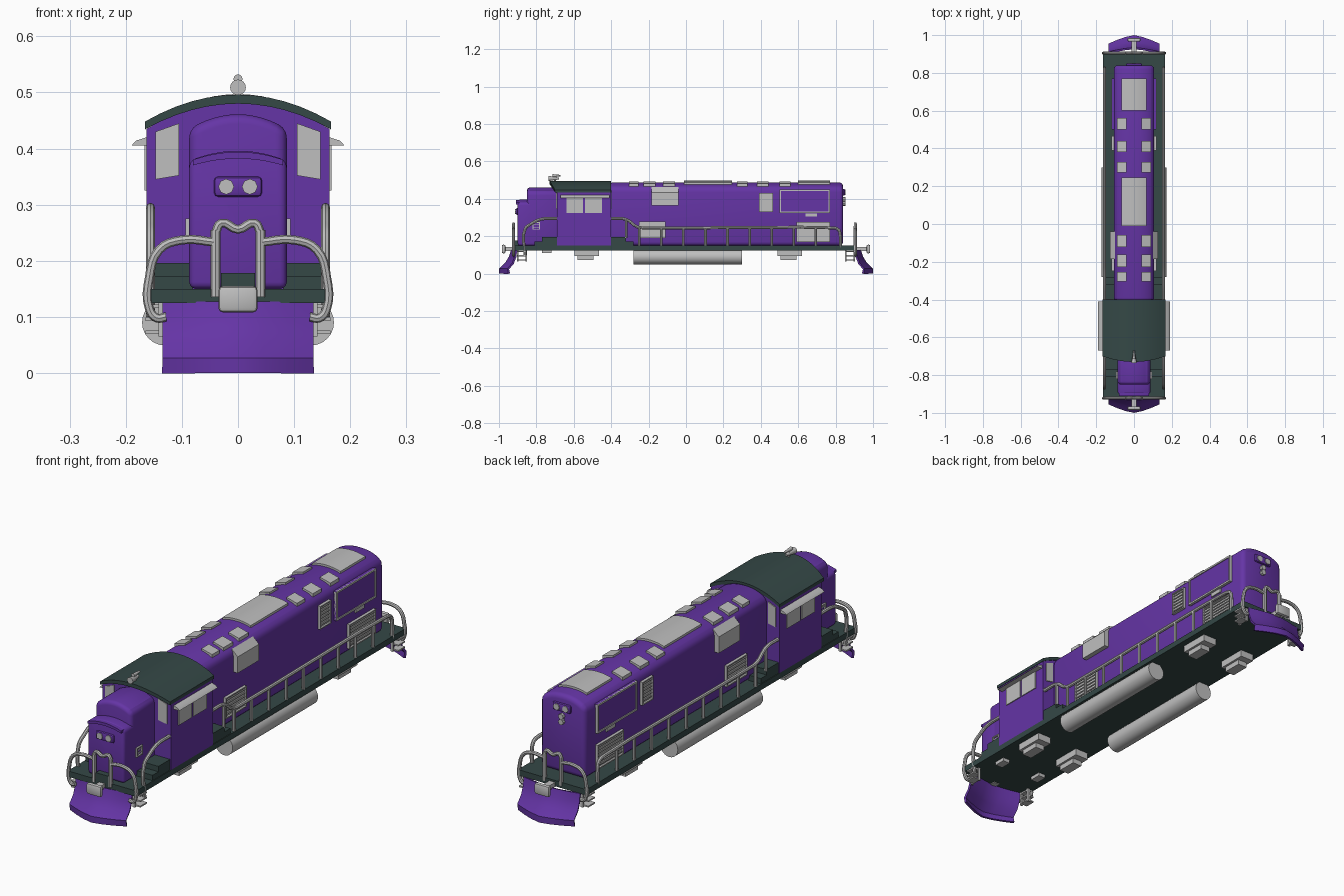
import bpy, bmesh, math
from mathutils import Matrix, Vector

cube = bpy.data.objects.get("Cube")
if cube:
    bpy.data.objects.remove(cube, do_unlink=True)

parts = []
SIDES = (("left", 1), ("right", -1))
ENDS = (("front", -1), ("rear", 1))


def material(name, rgb):
    m = bpy.data.materials.new(name)
    m.use_nodes = True
    m.diffuse_color = (*rgb, 1)
    m.node_tree.nodes["Principled BSDF"].inputs["Base Color"].default_value = (*rgb, 1)
    return m


PURPLE = material("purple paint", (0.13, 0.035, 0.38))
GREEN = material("dark green paint", (0.035, 0.065, 0.062))
GREY = material("light grey metal", (0.52, 0.52, 0.52))


def add(name, data, mat):
    data.materials.append(mat)
    ob = bpy.data.objects.new(name, data)
    bpy.context.collection.objects.link(ob)
    parts.append(ob)
    return ob


def finish(name, bm, mat, bevel=0, segments=2):
    bmesh.ops.recalc_face_normals(bm, faces=bm.faces)
    me = bpy.data.meshes.new(name)
    bm.to_mesh(me)
    bm.free()
    ob = add(name, me, mat)
    if bevel:
        mod = ob.modifiers.new("rounded edges", "BEVEL")
        mod.width, mod.segments = bevel, segments
        mod.limit_method, mod.angle_limit = "ANGLE", math.radians(50)
    return ob


def prism(name, outline, y0, y1, mat, bevel=0, segments=2):
    """Extrude an (x, z) outline along y."""
    bm = bmesh.new()
    face = bm.faces.new([bm.verts.new((x, y0, z)) for x, z in outline])
    ext = bmesh.ops.extrude_face_region(bm, geom=[face])
    bmesh.ops.translate(bm, vec=(0, y1 - y0, 0),
                        verts=[v for v in ext["geom"] if isinstance(v, bmesh.types.BMVert)])
    return finish(name, bm, mat, bevel, segments)


def box(name, x, y, z, mat, bevel=0):
    return prism(name, [(x[0], z[0]), (x[1], z[0]), (x[1], z[1]), (x[0], z[1])],
                 *y, mat, bevel)


def flip(s, span):
    return tuple(s * v for v in span)


def rod(name, a, b, r0, r1, mat, sides=16):
    """Cylinder or cone from point a to point b."""
    a, b = Vector(a), Vector(b)
    turn = (b - a).to_track_quat("Z", "Y").to_matrix().to_4x4()
    bm = bmesh.new()
    bmesh.ops.create_cone(bm, cap_ends=True, segments=sides, radius1=r0, radius2=r1,
                          depth=(b - a).length,
                          matrix=Matrix.Translation((a + b) / 2) @ turn)
    return finish(name, bm, mat)


def tube(name, points, r=0.008):
    cu = bpy.data.curves.new(name, "CURVE")
    cu.dimensions, cu.bevel_depth, cu.bevel_resolution = "3D", r, 2
    cu.resolution_u, cu.use_fill_caps = 4, True
    sp = cu.splines.new("BEZIER")
    sp.bezier_points.add(len(points) - 1)
    for bp, p in zip(sp.bezier_points, points):
        bp.co = p
        bp.handle_left_type = bp.handle_right_type = "AUTO"
    return add(name, cu, GREY)


def arch(w, side, top, power=2, n=12):
    xs = [w * (1 - 2 * i / n) for i in range(n + 1)]
    return [(x, side + (top - side) * (1 - abs(x / w) ** power)) for x in xs]


def hall(w, base, side, top, power=2):
    return [(-w, base), (w, base)] + arch(w, side, top, power)


# Deck and raised steps on both sides of the cab
box("deck", (-0.163, 0.163), (-0.925, 0.91), (0.125, 0.15), GREEN)
for name, s in SIDES:
    for i, (z, grow) in enumerate(((0.173, 0.12), (0.196, 0.08))):
        box(f"{name}_front_step_{i}", flip(s, (0.08, 0.16)), (-0.69 - grow, -0.68), (0.15, z), GREEN)
        box(f"{name}_rear_step_{i}", flip(s, (0.1, 0.16)), (-0.41, -0.4 + grow), (0.15, z), GREEN)
box("front_tread", (-0.03, 0.03), (-0.925, -0.89), (0.15, 0.178), GREEN)

# Hood, cab, roof and nose
prism("long_hood", hall(0.107, 0.15, 0.455, 0.488, 2.5), -0.41, 0.84, PURPLE, 0.02, 3)
prism("cab", hall(0.163, 0.15, 0.435, 0.484), -0.69, -0.402, PURPLE)
roof = prism("cab_roof", arch(0.166, 0.448, 0.496) + arch(0.166, 0.434, 0.48)[::-1],
             -0.73, -0.4, GREEN)
for v in roof.data.vertices:  # front edge sweeps back toward the eaves
    if v.co.y < -0.7:
        v.co.y += 0.03 * (v.co.x / 0.166) ** 2
prism("nose_upper", hall(0.087, 0.15, 0.435, 0.461), -0.85, -0.68, PURPLE, 0.02, 3)
prism("nose_lower", hall(0.087, 0.15, 0.378, 0.396), -0.9, -0.8, PURPLE, 0.012, 3)
prism("nose_brow", arch(0.08, 0.38, 0.394) + arch(0.08, 0.37, 0.382)[::-1],
      -0.91, -0.89, PURPLE)

# Headlights
for name, y, z, s in (("front", -0.9, 0.332, -1), ("rear", 0.84, 0.435, 1)):
    box(f"{name}_headlight_plate", (-0.043, 0.043), (y - s * 0.005, y + s * 0.01),
        (z - 0.018, z + 0.018), PURPLE, 0.008)
    for side, sx in SIDES:
        rod(f"{name}_{side}_headlight", (sx * 0.021, y, z), (sx * 0.021, y + s * 0.013, z),
            0.014, 0.014, GREY, 8)
for i, z in enumerate((0.398, 0.375)):
    rod(f"rear_marker_{i}", (0, 0.83, z), (0, 0.853, z), 0.012, 0.012, GREY, 8)

# Roof horn
rod("horn_post", (0, -0.7, 0.485), (0, -0.7, 0.525), 0.005, 0.005, GREY, 8)
rod("horn_large", (0, -0.735, 0.509), (0, -0.68, 0.509), 0.014, 0.005, GREY)
rod("horn_small", (0, -0.715, 0.524), (0, -0.67, 0.524), 0.008, 0.004, GREY)

# Roof vents
for i, (y0, y1) in enumerate(((0.6, 0.77), (-0.01, 0.245))):
    prism(f"roof_vent_{i}", hall(0.067, 0.46, 0.487, 0.497), y0, y1, GREY)
for name, s in SIDES:
    for i, (y, d) in enumerate(((0.53, 0.06), (0.41, 0.06), (0.3, 0.055),
                                (-0.09, 0.065), (-0.195, 0.065), (-0.28, 0.05))):
        prism(f"{name}_roof_hatch_{i}", [(s * 0.04, 0.47), (s * 0.09, 0.45),
              (s * 0.09, 0.481), (s * 0.04, 0.494)], y - d / 2, y + d / 2, GREY)


def frame(name, s, x, y, z, t=0.008):
    """Four thin bars standing on a side wall."""
    xs = flip(s, (x, x + 0.012))
    for k, (ys, zs) in enumerate(((y, (z[0], z[0] + t)), (y, (z[1] - t, z[1])),
                                  ((y[0], y[0] + t), z), ((y[1] - t, y[1]), z))):
        box(f"{name}_bar_{k}", xs, ys, zs, GREY)


def louvre(name, s, x, y, z):
    box(f"{name}_panel", flip(s, (x - 0.005, x + 0.004)), y, z, GREY)
    frame(name, s, x, y, z, 0.005)
    count = max(2, round((z[1] - z[0]) / 0.014))
    for k in range(1, count):
        h = z[0] + (z[1] - z[0]) * k / count
        box(f"{name}_slat_{k}", flip(s, (x, x + 0.008)), y, (h - 0.002, h + 0.002), GREY)


for name, s in SIDES:
    # Hood side details
    prism(f"{name}_air_scoop", [(s * 0.1, 0.365), (s * 0.128, 0.365), (s * 0.128, 0.435),
                                (s * 0.1, 0.462)], -0.185, -0.04, GREY)
    louvre(f"{name}_tall_grille", s, 0.107, (0.39, 0.465), (0.33, 0.43))
    louvre(f"{name}_low_rear_grille", s, 0.107, (0.59, 0.77), (0.17, 0.275))
    louvre(f"{name}_low_front_grille", s, 0.107, (-0.25, -0.11), (0.19, 0.28))
    louvre(f"{name}_nose_grille", s, 0.082, (-0.82, -0.78), (0.235, 0.275))
    box(f"{name}_radiator_panel", flip(s, (0.1, 0.116)), (0.5, 0.77), (0.325, 0.45), PURPLE)
    frame(f"{name}_radiator_frame", s, 0.108, (0.5, 0.77), (0.325, 0.45))
    box(f"{name}_small_plate", flip(s, (0.1, 0.113)), (0.64, 0.7), (0.305, 0.322), GREY)

    # Cab windows and awning
    for k, ys in enumerate(((-0.64, -0.55), (-0.54, -0.45))):
        box(f"{name}_side_window_{k}", flip(s, (0.16, 0.167)), ys, (0.325, 0.41), GREY)
    prism(f"{name}_awning", [(s * 0.16, 0.405), (s * 0.19, 0.405), (s * 0.182, 0.414),
                             (s * 0.16, 0.421)], -0.67, -0.41, GREY)
    pane = [(s * 0.105, 0.352), (s * 0.147, 0.345), (s * 0.147, 0.43), (s * 0.105, 0.445)]
    if s > 0:
        pane.reverse()
    prism(f"{name}_front_window", pane, -0.694, -0.686, GREY)
    back = [(s * max(abs(x), 0.112), z) for x, z in pane]
    prism(f"{name}_back_window", back, -0.406, -0.398, GREY)

    # Side handrails and posts
    x = s * 0.156
    tube(f"{name}_front_step_rail", [(x, -0.86, 0.1), (x, -0.86, 0.24), (x, -0.83, 0.265),
                                     (x, -0.78, 0.29), (x, -0.69, 0.295)])
    tube(f"{name}_long_rail", [(x, -0.4, 0.295), (x, -0.32, 0.29), (x, -0.26, 0.25),
                               (x, -0.2, 0.245), (x, 0.78, 0.245), (x, 0.815, 0.235),
                               (x, 0.825, 0.2), (x, 0.825, 0.14)])
    for k in range(9):
        y = -0.25 + k * 0.118
        tube(f"{name}_rail_post_{k}", [(x, y, 0.14), (x, y, 0.245)], 0.007)
    tube(f"{name}_step_post", [(x, -0.32, 0.19), (x, -0.32, 0.29)], 0.007)

    # Underside tank and equipment boxes
    rod(f"{name}_tank", (s * 0.13, -0.28, 0.09), (s * 0.13, 0.3, 0.09), 0.041, 0.041, GREY, 24)
    for k, y in enumerate((-0.53, 0.555)):
        box(f"{name}_underbox_{k}", flip(s, (0.07, 0.135)), (y - 0.065, y + 0.065),
            (0.095, 0.126), GREY)
        box(f"{name}_underbox_base_{k}", flip(s, (0.08, 0.125)), (y - 0.05, y + 0.035),
            (0.073, 0.096), GREY)
    box(f"{name}_small_underbox", flip(s, (0.08, 0.115)), (-0.77, -0.72), (0.11, 0.126), GREY)

for end, e in ENDS:
    # Curved, pointed plow
    bm = bmesh.new()
    rows = []
    for y, z in ((0.995, 0), (0.995, 0.025), (0.963, 0.055), (0.942, 0.09), (0.93, 0.126)):
        rows.append([bm.verts.new((0.133 * t, e * (y - (0.05 - 0.22 * z) * abs(t) ** 1.4), z))
                     for t in (-1, -0.66, -0.33, 0, 0.33, 0.66, 1)])
    for a, b in zip(rows, rows[1:]):
        for i in range(len(a) - 1):
            bm.faces.new((a[i], a[i + 1], b[i + 1], b[i]))
    plow = finish(f"{end}_plow", bm, PURPLE)
    thick = plow.modifiers.new("plate thickness", "SOLIDIFY")
    thick.thickness, thick.offset = 0.01, 0

    # Coupler
    box(f"{end}_coupler_shank", (-0.014, 0.014), flip(e, (0.9, 0.975)), (0.122, 0.142), GREY)
    box(f"{end}_coupler_head", (-0.035, 0.035), flip(e, (0.965, 0.985)), (0.108, 0.155), GREY, 0.008)

    # End handrails and corner ladders
    y = e * (0.922 if e < 0 else 0.905)
    tube(f"{end}_centre_rail", [(-0.04, y, 0.25), (-0.03, y, 0.267), (0, y, 0.256),
                                (0.03, y, 0.267), (0.04, y, 0.25)])
    for name, s in SIDES:
        tube(f"{end}_{name}_rail_post", [(s * 0.04, y, 0.135), (s * 0.04, y, 0.255)], 0.009)
        tube(f"{end}_{name}_rail", [(s * 0.04, y, 0.233), (s * 0.1, y, 0.237), (s * 0.14, y, 0.22),
                                    (s * 0.158, y, 0.17), (s * 0.158, y, 0.115),
                                    (s * 0.145, y, 0.098), (s * 0.128, y, 0.1)])
        for k, yy in enumerate((0.855, 0.9)):
            box(f"{end}_{name}_ladder_plate_{k}", flip(s, (0.13, 0.142)),
                flip(e, (yy - 0.004, yy + 0.004)), (0.065, 0.145), GREY)
        for k, z in enumerate((0.07, 0.093, 0.116)):
            box(f"{end}_{name}_ladder_tread_{k}", flip(s, (0.13, 0.165)), flip(e, (0.855, 0.9)),
                (z, z + 0.006), GREY)

# Apply modifiers and shade smoothly with crisp edges
bpy.ops.object.select_all(action="DESELECT")
for ob in parts:
    ob.select_set(True)
bpy.context.view_layer.objects.active = parts[0]
bpy.ops.object.convert(target="MESH")
bpy.ops.object.shade_smooth_by_angle(angle=math.radians(35))
